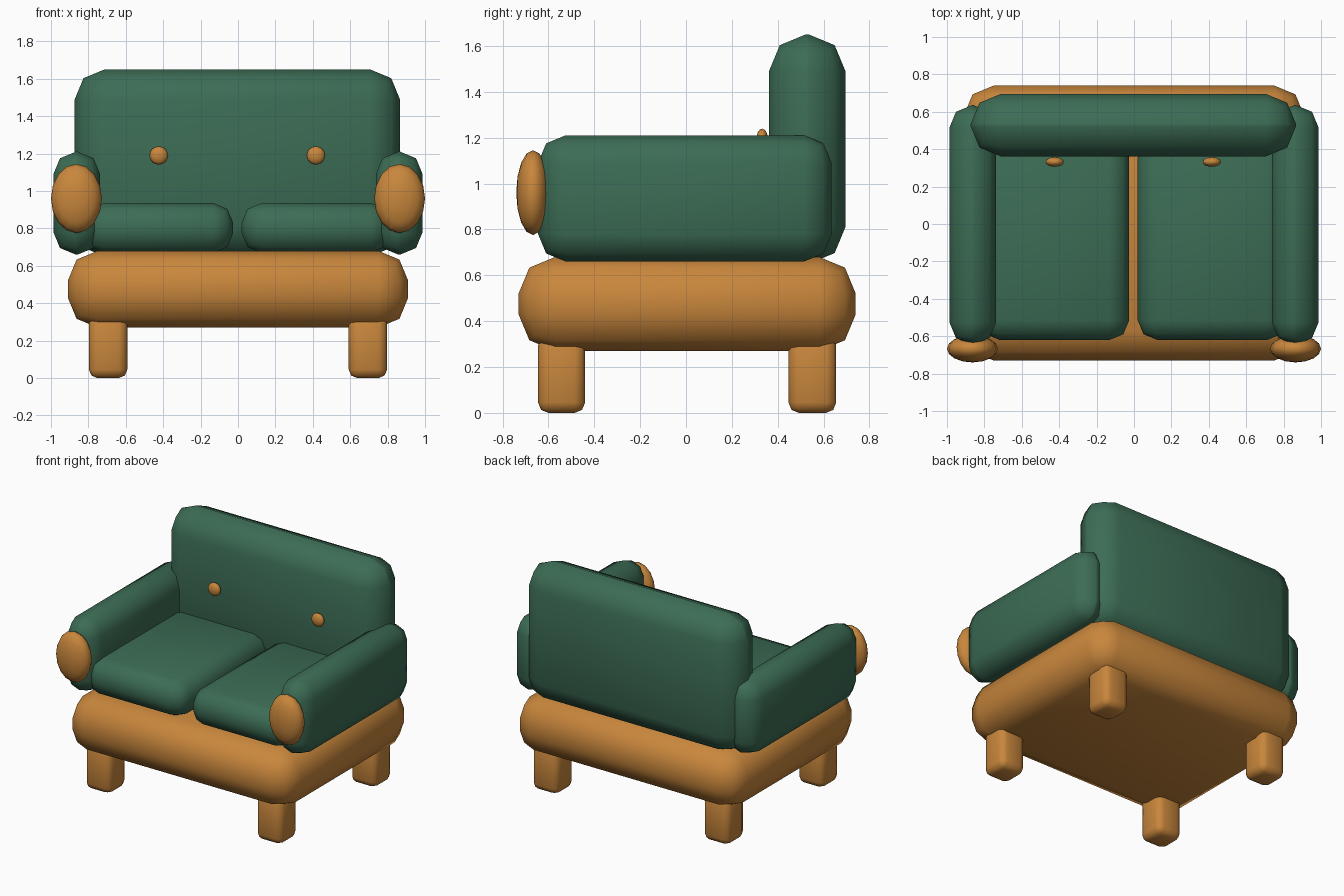
import bpy
import math
from mathutils import Matrix

cube = bpy.data.objects.get("Cube")
if cube:
    bpy.data.objects.remove(cube, do_unlink=True)


def make_material(name, rgb):
    mat = bpy.data.materials.new(name)
    mat.use_nodes = True
    mat.diffuse_color = (*rgb, 1)
    mat.node_tree.nodes["Principled BSDF"].inputs["Base Color"].default_value = (*rgb, 1)
    return mat


GREEN = make_material("green_fabric", (0.045, 0.15, 0.09))
WOOD = make_material("warm_wood", (0.58, 0.24, 0.045))


def finish(name, mat):
    obj = bpy.context.object
    obj.name = obj.data.name = name
    obj.data.materials.append(mat)
    bpy.ops.object.shade_smooth()
    return obj


def rounded_box(name, mat, xs, ys, zs, bevel):
    """Box between the given limits with softly chamfered edges."""
    spans = (xs, ys, zs)
    bpy.ops.mesh.primitive_cube_add(size=1, location=[sum(s) / 2 for s in spans])
    obj = finish(name, mat)
    obj.data.transform(Matrix.Diagonal([s[1] - s[0] for s in spans] + [1]))
    mod = obj.modifiers.new("Rounding", 'BEVEL')
    mod.width = bevel
    mod.segments = 2
    return obj


def disc(name, mat, centre, radii):
    """Flattened sphere with its pole facing the front."""
    bpy.ops.mesh.primitive_uv_sphere_add(segments=16, ring_count=8, radius=1, location=centre)
    obj = finish(name, mat)
    obj.data.transform(Matrix.Diagonal((*radii, 1)) @ Matrix.Rotation(math.pi / 2, 4, 'X'))
    return obj


# Base and backrest
rounded_box("base", WOOD, (-0.91, 0.91), (-0.73, 0.74), (0.27, 0.68), 0.16)
rounded_box("backrest", GREEN, (-0.873, 0.866), (0.362, 0.695), (0.65, 1.65), 0.16)

for side, s in (("left", 1), ("right", -1)):
    def span(a, b, shift=0.0):
        return sorted((s * a + shift, s * b + shift))

    # Seat cushion, armrest and its round front cap
    rounded_box(side + "_cushion", GREEN, span(0.023, 0.82, -0.003),
                (-0.62, 0.46), (0.67, 0.935), 0.105)
    rounded_box(side + "_armrest", GREEN, span(0.737, 0.987),
                (-0.645, 0.635), (0.66, 1.21), 0.12)
    disc(side + "_armrest_cap", WOOD, (s * 0.864, -0.667, 0.96), (0.136, 0.073, 0.185))

    # Backrest button
    disc(side + "_button", WOOD, (s * 0.42 - 0.004, 0.332, 1.19), (0.049, 0.026, 0.049))

    # Legs
    for end, ys in (("front", (-0.645, -0.44)), ("back", (0.447, 0.655))):
        rounded_box(f"{end}_{side}_leg", WOOD, span(0.592, 0.797), ys, (0, 0.34), 0.045)
